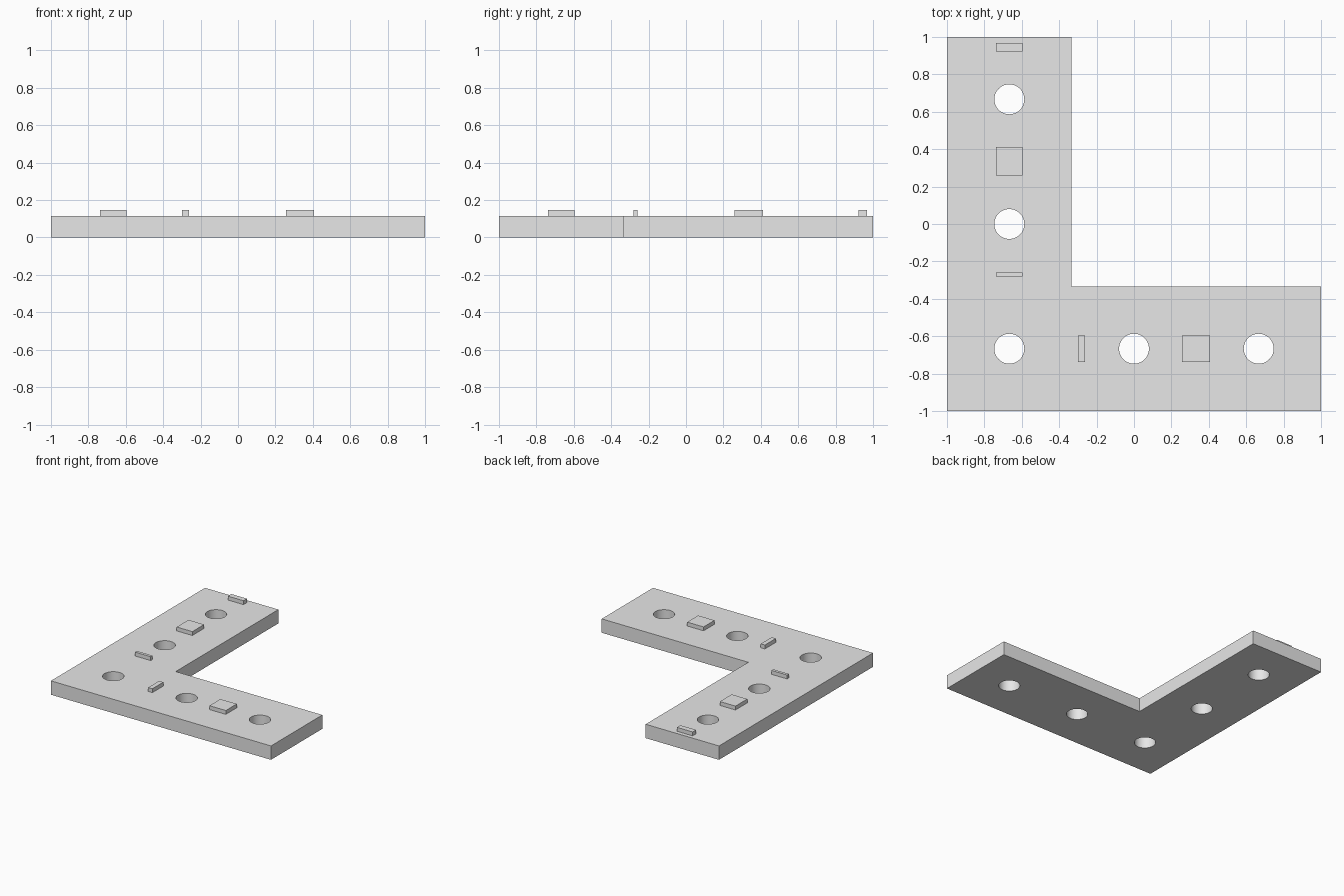
import bpy
import bmesh
import math

cube = bpy.data.objects.get("Cube")
if cube:
    bpy.data.objects.remove(cube, do_unlink=True)

THICK = 0.114      # plate thickness
TAB_TOP = 0.146    # top of the raised tabs
ARM = -2 / 3       # centre line of both arms
INNER = -1 / 3     # inner edge of both arms
TAB_HALF = 0.071   # half length of a tab across its arm

grey = bpy.data.materials.new("light grey")
grey.use_nodes = True
grey.diffuse_color = (0.8, 0.8, 0.8, 1)
grey.node_tree.nodes["Principled BSDF"].inputs["Base Color"].default_value = (0.8, 0.8, 0.8, 1)


def add_object(name, bm):
    bmesh.ops.recalc_face_normals(bm, faces=bm.faces[:])
    mesh = bpy.data.meshes.new(name)
    bm.to_mesh(mesh)
    bm.free()
    mesh.materials.append(grey)
    obj = bpy.data.objects.new(name, mesh)
    bpy.context.collection.objects.link(obj)
    return obj


def add_tab(name, x0, x1, y0, y1):
    """Raised block standing on the plate."""
    bm = bmesh.new()
    bmesh.ops.create_cube(bm, size=1)
    bmesh.ops.scale(bm, verts=bm.verts, vec=(x1 - x0, y1 - y0, TAB_TOP - THICK))
    bmesh.ops.translate(bm, verts=bm.verts,
                        vec=((x0 + x1) / 2, (y0 + y1) / 2, (THICK + TAB_TOP) / 2))
    return add_object(name, bm)


# L-shaped plate
outline = [(-1, -1), (1, -1), (1, INNER), (INNER, INNER), (INNER, 1), (-1, 1)]
bm = bmesh.new()
base = bm.faces.new([bm.verts.new((x, y, 0)) for x, y in outline])
top = bmesh.ops.extrude_face_region(bm, geom=[base], use_keep_orig=True)
bmesh.ops.translate(bm, vec=(0, 0, THICK),
                    verts=[v for v in top["geom"] if isinstance(v, bmesh.types.BMVert)])
plate = add_object("corner_plate", bm)

# Five through holes
bm = bmesh.new()
for x, y in [(ARM, ARM), (0, ARM), (-ARM, ARM), (ARM, 0), (ARM, -ARM)]:
    pin = bmesh.ops.create_cone(bm, cap_ends=True, segments=64,
                                radius1=0.08, radius2=0.08, depth=1)
    bmesh.ops.translate(bm, verts=pin["verts"], vec=(x, y, 0))
cutter = add_object("hole_cutter", bm)
cutter.hide_render = True

cut = plate.modifiers.new("holes", 'BOOLEAN')
cut.operation = 'DIFFERENCE'
cut.solver = 'EXACT'
cut.object = cutter
bpy.ops.object.select_all(action='DESELECT')
plate.select_set(True)
bpy.context.view_layer.objects.active = plate
bpy.ops.object.modifier_apply(modifier=cut.name)
bpy.data.objects.remove(cutter, do_unlink=True)
bpy.ops.object.shade_smooth_by_angle(angle=math.radians(30))

# Tabs along the back arm
for name, y0, y1 in [("back_arm_thin_tab", -0.282, -0.258),
                     ("back_arm_square_tab", 0.258, 0.411),
                     ("back_arm_end_tab", 0.922, 0.967)]:
    add_tab(name, ARM - TAB_HALF, ARM + TAB_HALF, y0, y1)

# Tabs along the side arm
for name, x0, x1 in [("side_arm_thin_tab", -0.3, -0.262),
                     ("side_arm_square_tab", 0.257, 0.406)]:
    add_tab(name, x0, x1, ARM - TAB_HALF, ARM + TAB_HALF)
